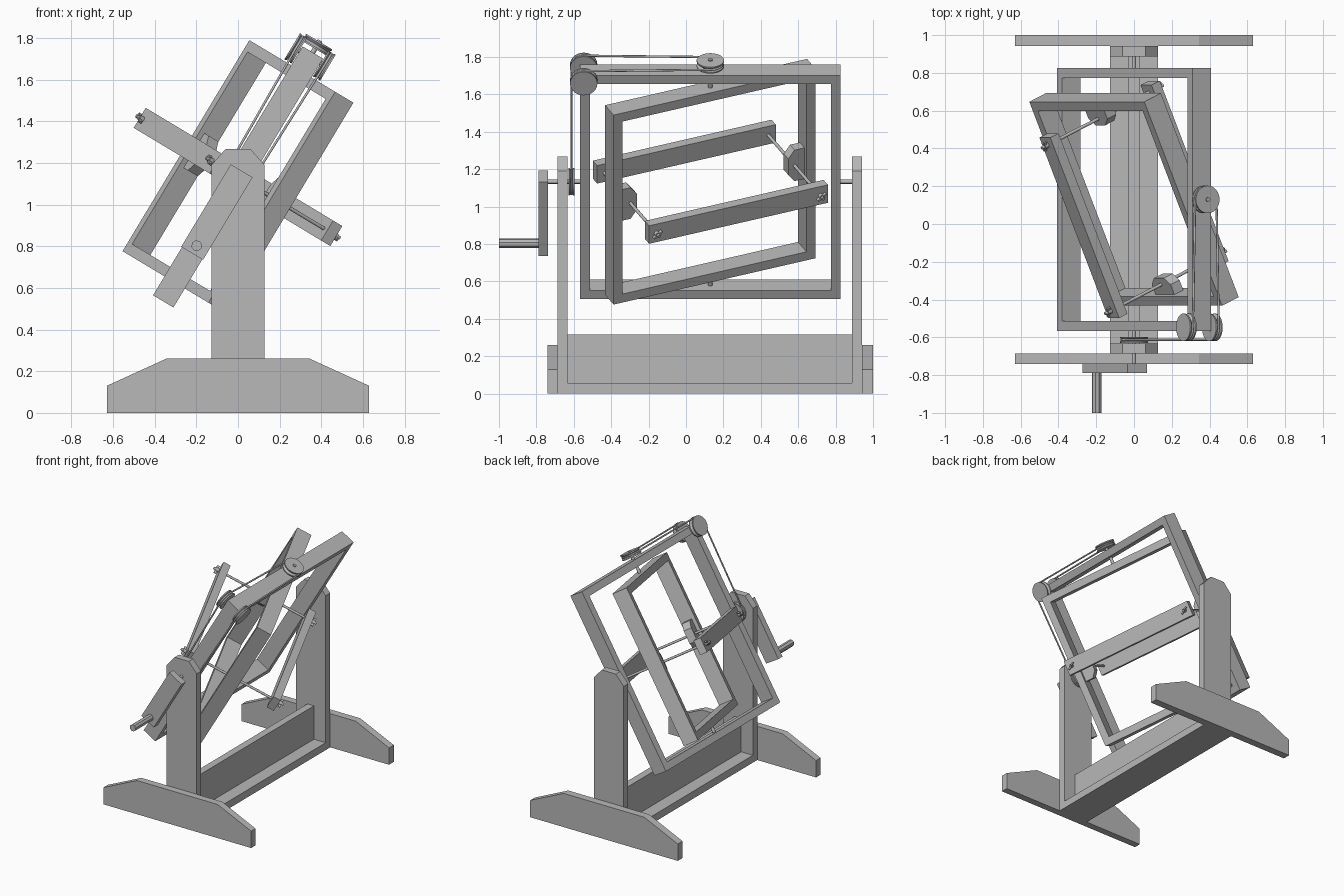
import bpy, bmesh
from math import sin, cos, pi, radians
from mathutils import Matrix, Vector

if "Cube" in bpy.data.objects:
    bpy.data.objects.remove(bpy.data.objects["Cube"])

grey = bpy.data.materials.new("plain grey")
grey.use_nodes = True
COLOUR = (0.48, 0.48, 0.48, 1)
grey.diffuse_color = COLOUR
grey.node_tree.nodes["Principled BSDF"].inputs["Base Color"].default_value = COLOUR

# Coordinate systems: stand, tilted outer frame, swivelled inner frame
PIVOT_Y, PIVOT_Z = 0.13, 1.133
STAND = Matrix.Identity(4)
OUTER = Matrix.Translation((0, PIVOT_Y, PIVOT_Z)) @ Matrix.Rotation(radians(31), 4, 'Y')
INNER = OUTER @ Matrix.Rotation(radians(24), 4, 'Z')
TURN = {'X': Matrix.Rotation(pi / 2, 4, 'Y'),
        'Y': Matrix.Rotation(-pi / 2, 4, 'X'),
        'Z': Matrix.Identity(4)}


def finish(name, bm, space, smooth=False):
    bmesh.ops.recalc_face_normals(bm, faces=bm.faces)
    mesh = bpy.data.meshes.new(name)
    bm.to_mesh(mesh)
    bm.free()
    mesh.materials.append(grey)
    obj = bpy.data.objects.new(name, mesh)
    bpy.context.collection.objects.link(obj)
    obj.matrix_world = space
    if smooth:
        bpy.ops.object.select_all(action='DESELECT')
        obj.select_set(True)
        bpy.context.view_layer.objects.active = obj
        bpy.ops.object.shade_smooth_by_angle(angle=radians(35))
    return obj


def box(name, low, high, space=STAND):
    bm = bmesh.new()
    low, high = Vector(low), Vector(high)
    bmesh.ops.create_cube(bm, size=1)
    for v in bm.verts:
        v.co = (low + high) / 2 + v.co * (high - low)
    return finish(name, bm, space)


def plate(name, outline, direction, space=STAND):
    """Extrude a flat outline of 3D points along a direction."""
    bm = bmesh.new()
    face = bm.faces.new([bm.verts.new(p) for p in outline])
    new = bmesh.ops.extrude_face_region(bm, geom=[face])["geom"]
    moved = [g for g in new if isinstance(g, bmesh.types.BMVert)]
    bmesh.ops.translate(bm, verts=moved, vec=direction)
    return finish(name, bm, space)


def rod(name, start, end, radius, axis, space=STAND, sides=16):
    start, end = Vector(start), Vector(end)
    bm = bmesh.new()
    bmesh.ops.create_cone(bm, cap_ends=True, segments=sides, radius1=radius,
                          radius2=radius, depth=(end - start).length)
    bm.transform(Matrix.Translation((start + end) / 2) @ TURN[axis])
    return finish(name, bm, space, sides > 8)


def frame(name, half, border, thick, space):
    """Square picture-frame ring lying in the local YZ plane."""
    bm = bmesh.new()
    corners = ((-1, -1), (1, -1), (1, 1), (-1, 1))
    loops = [[bm.verts.new((x, y * h, z * h)) for y, z in corners]
             for x, h in ((-thick, half), (thick, half),
                          (thick, half - border), (-thick, half - border))]
    for a, b in zip(loops, loops[1:] + loops[:1]):
        for i in range(4):
            j = (i + 1) % 4
            bm.faces.new((a[i], a[j], b[j], b[i]))
    return finish(name, bm, space)


def pulley(name, centre, axis, radius=0.073, half=0.02):
    """Grooved wheel turned from a short profile."""
    bm = bmesh.new()
    profile = ((0, -half), (radius, -half), (radius, -half * 0.6), (radius - 0.013, 0),
               (radius, half * 0.6), (radius, half), (0, half))
    verts = [bm.verts.new((r, 0, h)) for r, h in profile]
    edges = [bm.edges.new(pair) for pair in zip(verts, verts[1:])]
    bmesh.ops.spin(bm, geom=verts + edges, cent=(0, 0, 0), axis=(0, 0, 1),
                   angle=2 * pi, steps=32)
    bmesh.ops.remove_doubles(bm, verts=bm.verts, dist=0.0001)
    bm.transform(Matrix.Translation(centre) @ TURN[axis])
    return finish(name, bm, OUTER, True)


# Stand: feet, chamfered posts, base plank and central rail
half_foot = [(0.63, 0), (0.63, 0.13), (0.345, 0.26)]
half_post = [(0.128, 0), (0.128, 1.19), (0.06, 1.267)]
for name, half, y, depth in (("front_foot", half_foot, -0.74, 0.054),
                             ("back_foot", half_foot, 0.942, 0.058),
                             ("front_post", half_post, -0.686, 0.053),
                             ("back_post", half_post, 0.887, 0.055)):
    outline = [(x, y, z) for x, z in half] + [(-x, y, z) for x, z in reversed(half)]
    plate(name, outline, (0, depth, 0))
box("base_plank", (-0.128, -0.633, 0), (0.128, 0.887, 0.057))
box("base_rail", (-0.028, -0.633, 0.057), (0.028, 0.887, 0.315))

# Main axle and crank
rod("front_axle", (0, -0.785, PIVOT_Z), (0, -0.55, PIVOT_Z), 0.011, 'Y')
rod("back_axle", (0, 0.81, PIVOT_Z), (0, 0.94, PIVOT_Z), 0.011, 'Y')
box("crank_arm", (-0.061, -0.918, -0.428), (0.061, -0.868, 0.034), OUTER)
rod("crank_handle", (0, -1.13, -0.385), (0, -0.9, -0.385), 0.026, 'Y', OUTER, 8)

# Nested frames and the pins joining them
frame("outer_frame", 0.697, 0.053, 0.057, OUTER)
frame("inner_frame", 0.591, 0.053, 0.056, INNER)
rod("top_pin", (0, 0, 0.56), (0, 0, 0.765), 0.012, 'Z', OUTER)
rod("bottom_pin", (0, 0, -0.68), (0, 0, -0.56), 0.012, 'Z', OUTER)

# Bearing blocks, cross rods, wing nuts and swinging bars on the inner frame
for label, s in (("front", -1), ("back", 1)):
    outline = [(-0.03, s * e, u) for e, u in
               ((0.538, -0.097), (0.48, -0.097), (0.443, -0.05),
                (0.443, 0.05), (0.48, 0.097), (0.538, 0.097))]
    plate(label + "_bearing_block", outline, (0.06, 0, 0), INNER)
    e = s * 0.48
    rod(label + "_cross_rod", (-0.41, e, 0), (0.41, e, 0), 0.009, 'X', INNER, 12)
    for side, d in (("right", -1), ("left", 1)):
        rod(f"{label}_{side}_nut", (d * 0.37, e, 0), (d * 0.393, e, 0), 0.014, 'X', INNER, 12)
        wing = box(f"{label}_{side}_nut_wing", (-0.009, -0.03, -0.005),
                   (0.009, 0.03, 0.005), INNER)
        wing.matrix_world = (INNER @ Matrix.Translation((d * 0.387, e, 0))
                             @ Matrix.Rotation(radians(35), 4, 'X'))
for side, d in (("right", -1), ("left", 1)):
    x = d * 0.342
    box(side + "_swing_bar", (x - 0.028, -0.523, -0.056), (x + 0.028, 0.523, 0.056), INNER)

# Pulleys
WHEEL_Y, GUIDE_Y, GUIDE_Z, TOP_Z, GUIDE_X = -0.743, -0.677, 0.672, 0.738, 0.08
pulley("drive_pulley", (0, WHEEL_Y, 0), 'Y', half=0.016)
pulley("top_pulley", (0, 0, TOP_Z), 'Z')
for side, d in (("right", -1), ("left", 1)):
    pulley(side + "_guide_pulley", (d * GUIDE_X, GUIDE_Y, GUIDE_Z), 'X')
rod("guide_axle", (-0.1, GUIDE_Y, GUIDE_Z), (0.1, GUIDE_Y, GUIDE_Z), 0.012, 'X', OUTER)

# Belt: under the drive wheel, over both guides, round the top wheel
R, STEPS = 0.066, 12
path = [(-R * cos(pi * i / STEPS), WHEEL_Y, -R * sin(pi * i / STEPS)) for i in range(STEPS + 1)]
guide = [(GUIDE_X, GUIDE_Y - R * cos(pi / 2 * i / STEPS), GUIDE_Z + R * sin(pi / 2 * i / STEPS))
         for i in range(STEPS + 1)]
path += guide
path += [(R * cos(pi * i / STEPS), R * sin(pi * i / STEPS), TOP_Z) for i in range(STEPS + 1)]
path += [(-x, y, z) for x, y, z in reversed(guide)]
curve = bpy.data.curves.new("drive_belt", 'CURVE')
curve.dimensions = '3D'
curve.bevel_depth = 0.006
curve.bevel_resolution = 2
spline = curve.splines.new('POLY')
spline.points.add(len(path) - 1)
for point, co in zip(spline.points, path):
    point.co = (*co, 1)
spline.use_cyclic_u = True
curve.materials.append(grey)
belt = bpy.data.objects.new("drive_belt", curve)
belt.matrix_world = OUTER
bpy.context.collection.objects.link(belt)
